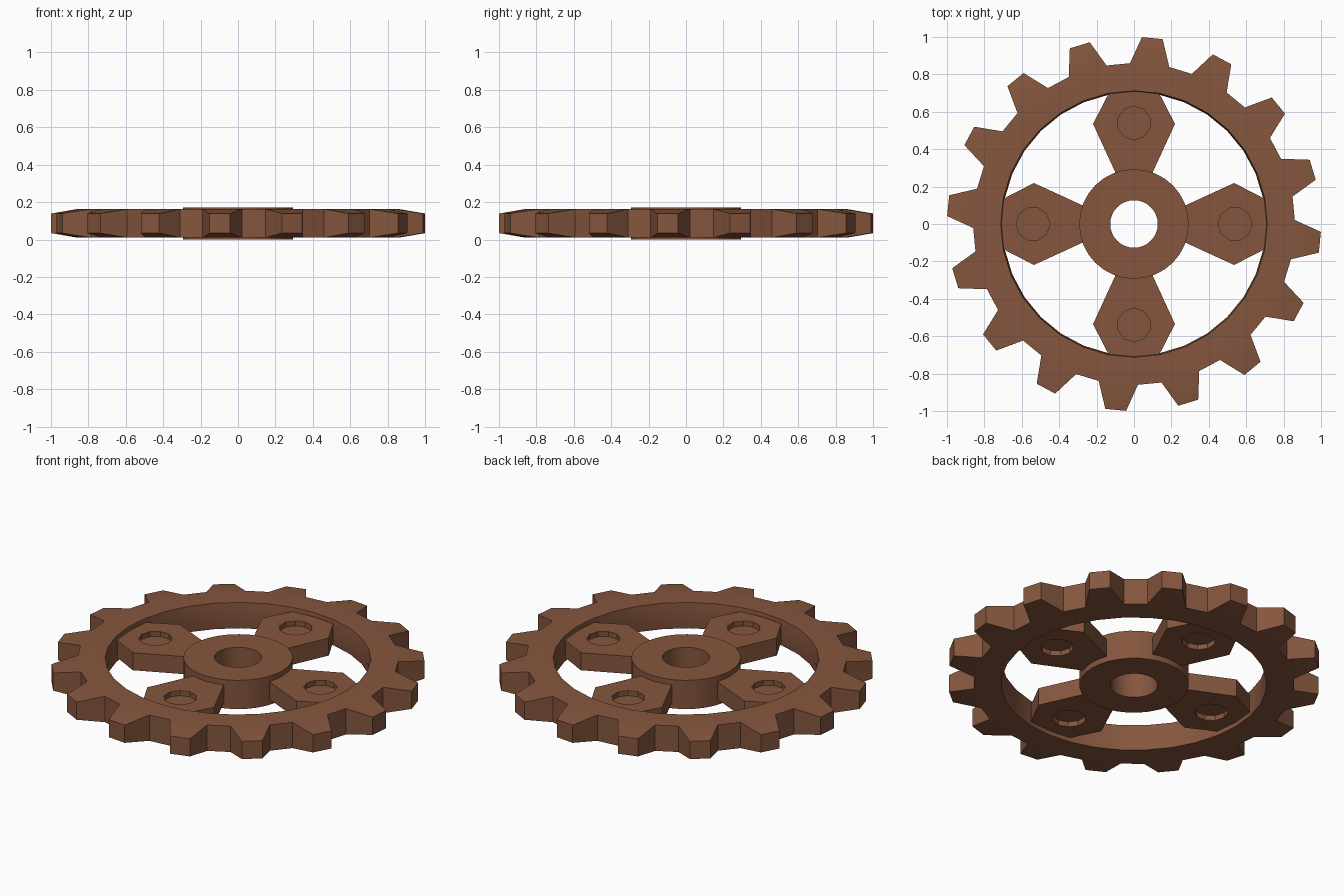
import bpy, bmesh, math

if "Cube" in bpy.data.objects:
    bpy.data.objects.remove(bpy.data.objects["Cube"])

brown = bpy.data.materials.new("rust brown")
brown.diffuse_color = (0.235, 0.094, 0.048, 1)
brown.use_nodes = True
brown.node_tree.nodes["Principled BSDF"].inputs["Base Color"].default_value = brown.diffuse_color


def polar(r, deg, z):
    a = math.radians(deg)
    return (r * math.cos(a), r * math.sin(a), z)


def finish(bm, name, smooth=True):
    bmesh.ops.remove_doubles(bm, verts=bm.verts, dist=1e-5)
    bmesh.ops.recalc_face_normals(bm, faces=bm.faces)
    me = bpy.data.meshes.new(name)
    bm.to_mesh(me)
    bm.free()
    me.materials.append(brown)
    ob = bpy.data.objects.new(name, me)
    bpy.context.collection.objects.link(ob)
    bpy.ops.object.select_all(action='DESELECT')
    bpy.context.view_layer.objects.active = ob
    ob.select_set(True)
    if smooth:
        bpy.ops.object.shade_smooth_by_angle(angle=math.radians(30))
    return ob


def quad(bm, *pts):
    bm.faces.new([bm.verts.new(p) for p in pts])


def prism(pts, z0, z1, name):
    bm = bmesh.new()
    f = bm.faces.new([bm.verts.new((x, y, z0)) for x, y in pts])
    up = bmesh.ops.extrude_face_region(bm, geom=[f])["geom"]
    bmesh.ops.translate(bm, vec=(0, 0, z1 - z0),
                        verts=[v for v in up if isinstance(v, bmesh.types.BMVert)])
    return finish(bm, name, smooth=False)


# Toothed rim: 16 tapered teeth, inner wall pinched slightly at mid height
ZB, ZT, ZM = 0.01, 0.163, 0.0865
TB, TT = 0.034, 0.139
RI, RM, RO, RT = 0.712, 0.704, 0.86, 1.0
bm = bmesh.new()
for k in range(16):
    c = 22.5 * k - 5.625
    a, b, n = c - 5.625, c + 5.625, c + 16.875      # inner angles
    ra, rb, rn = c - 7.05, c + 7.05, c + 15.45      # tooth root angles
    ta, tb = c - 3.2, c + 3.2                       # tooth tip angles
    for z, zt in ((ZB, TB), (ZT, TT)):
        quad(bm, polar(RI, a, z), polar(RO, ra, z), polar(RO, rb, z), polar(RI, b, z))
        quad(bm, polar(RI, b, z), polar(RO, rb, z), polar(RO, rn, z), polar(RI, n, z))
        quad(bm, polar(RO, ra, z), polar(RT, ta, zt), polar(RT, tb, zt), polar(RO, rb, z))
        for p, q in ((a, b), (b, n)):
            quad(bm, polar(RI, p, z), polar(RI, q, z), polar(RM, q, ZM), polar(RM, p, ZM))
    quad(bm, polar(RT, ta, TB), polar(RT, tb, TB), polar(RT, tb, TT), polar(RT, ta, TT))
    quad(bm, polar(RO, rb, ZB), polar(RO, rn, ZB), polar(RO, rn, ZT), polar(RO, rb, ZT))
    for r, t in ((ra, ta), (rb, tb)):
        quad(bm, polar(RO, r, ZB), polar(RT, t, TB), polar(RT, t, TT), polar(RO, r, ZT))
finish(bm, "toothed_rim")

# Hub with a round bore
bm = bmesh.new()
N, H = 32, 0.17
for k in range(N):
    p, q = 360 * k / N, 360 * (k + 1) / N
    for r in (0.127, 0.293):
        quad(bm, polar(r, p, 0), polar(r, q, 0), polar(r, q, H), polar(r, p, H))
    for z in (0, H):
        quad(bm, polar(0.127, p, z), polar(0.293, p, z), polar(0.293, q, z), polar(0.127, q, z))
finish(bm, "hub")

# Four hexagonal spokes with a shallow round recess on both faces
S0, S1, DEPTH = 0.034, 0.138, 0.03
outline = [(0.25, -0.088), (0.535, -0.219), (0.72, -0.124),
           (0.72, 0.124), (0.535, 0.219), (0.25, 0.088)]
circle = [(0.54 + 0.09 * math.cos(math.tau * i / 10),
           0.09 * math.sin(math.tau * i / 10)) for i in range(10)]
spoke = prism(outline, S0, S1, "spoke_1")
for z0, z1 in ((S1 - DEPTH, S1 + 0.1), (S0 - 0.1, S0 + DEPTH)):
    cutter = prism(circle, z0, z1, "recess_cutter")
    cutter.hide_render = True
    bpy.context.view_layer.objects.active = spoke
    m = spoke.modifiers.new("recess", 'BOOLEAN')
    m.operation, m.object, m.solver = 'DIFFERENCE', cutter, 'EXACT'
    bpy.ops.object.modifier_apply(modifier=m.name)
    bpy.data.objects.remove(cutter)
for k in range(1, 4):
    copy = bpy.data.objects.new(f"spoke_{k + 1}", spoke.data)
    copy.rotation_euler.z = k * math.pi / 2
    bpy.context.collection.objects.link(copy)
